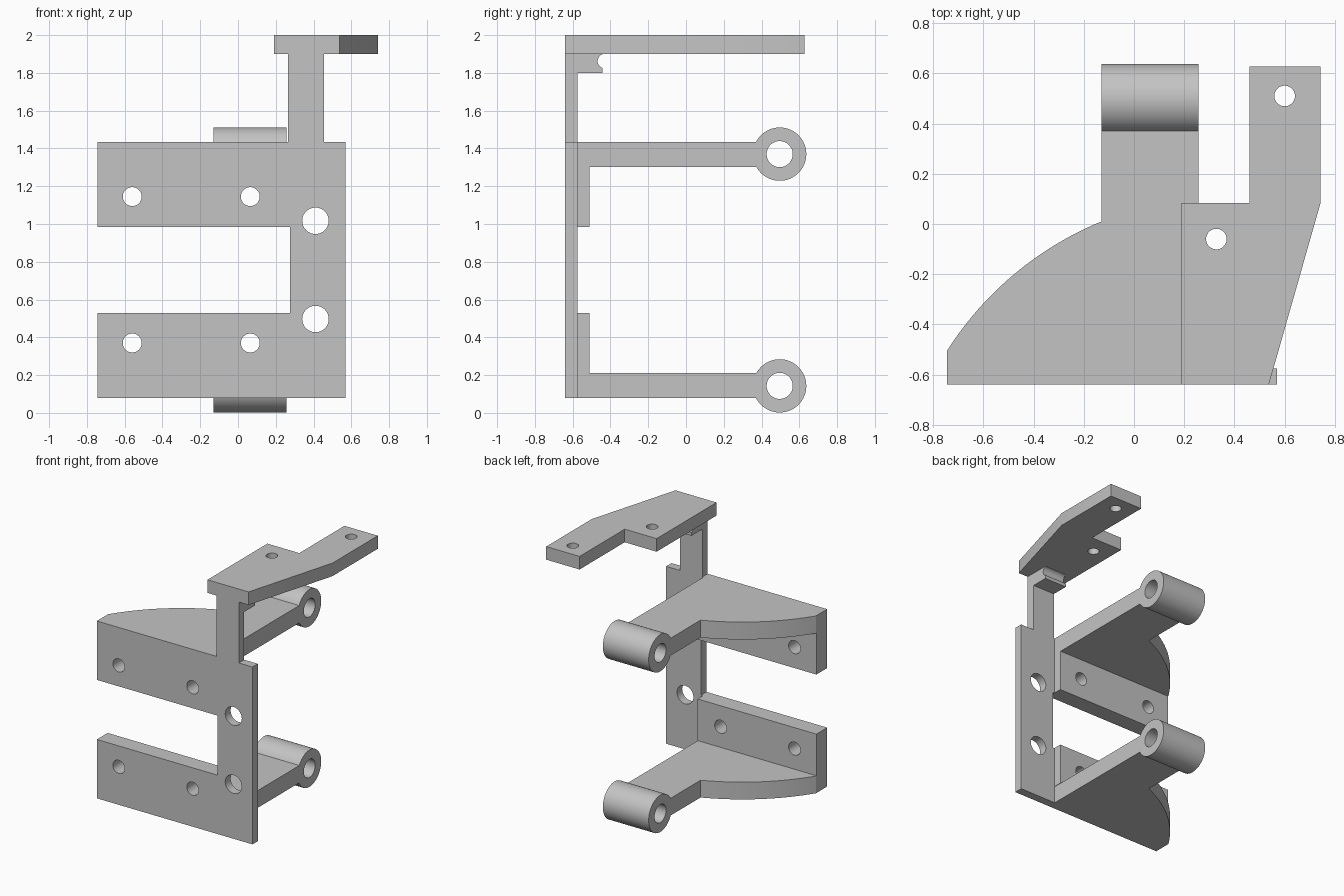
import bpy, bmesh, math
from mathutils import Matrix

cube = bpy.data.objects.get("Cube")
if cube:
    bpy.data.objects.remove(cube, do_unlink=True)

grey = bpy.data.materials.new("plain grey")
grey.use_nodes = True
grey.diffuse_color = (0.55, 0.55, 0.55, 1)
grey.node_tree.nodes["Principled BSDF"].inputs["Base Color"].default_value = (0.55, 0.55, 0.55, 1)

# Columns send outline (u, v) and depth w to world axes
PLANES = {
    "xy": Matrix(((1, 0, 0), (0, 1, 0), (0, 0, 1))),
    "xz": Matrix(((1, 0, 0), (0, 0, 1), (0, 1, 0))),
    "yz": Matrix(((0, 0, 1), (1, 0, 0), (0, 1, 0))),
}


def circle(u, v, r, n=48):
    return [(u + r * math.cos(2 * math.pi * i / n), v + r * math.sin(2 * math.pi * i / n))
            for i in range(n)]


def arc(a, b, sag, n=24):
    """Points from a to b bulging by sag to the left of the direction of travel."""
    dx, dy = b[0] - a[0], b[1] - a[1]
    c = math.hypot(dx, dy)
    r = (c * c / 4 + sag * sag) / (2 * sag)
    half = math.asin(c / 2 / r)
    pts = []
    for i in range(n + 1):
        t = half * (2 * i / n - 1)
        along = 0.5 + r * math.sin(t) / c
        off = (r * math.cos(t) - (r - sag)) / c
        pts.append((a[0] + dx * along - dy * off, a[1] + dy * along + dx * off))
    return pts


def prism(name, plane, outline, low, high, holes=()):
    """Extrude an outline with holes between two depths."""
    curve = bpy.data.curves.new(name + "_outline", "CURVE")
    curve.dimensions = "2D"
    curve.fill_mode = "BOTH"
    curve.extrude = (high - low) / 2
    for loop in [outline, *holes]:
        spline = curve.splines.new("POLY")
        spline.points.add(len(loop) - 1)
        for point, (u, v) in zip(spline.points, loop):
            point.co = (u, v, 0, 1)
        spline.use_cyclic_u = True
    temp = bpy.data.objects.new(name + "_temp", curve)
    bpy.context.collection.objects.link(temp)
    bpy.context.view_layer.update()
    graph = bpy.context.evaluated_depsgraph_get()
    mesh = bpy.data.meshes.new_from_object(temp.evaluated_get(graph))
    bpy.data.objects.remove(temp, do_unlink=True)
    bpy.data.curves.remove(curve)

    bm = bmesh.new()
    bm.from_mesh(mesh)
    bmesh.ops.translate(bm, verts=bm.verts, vec=(0, 0, (low + high) / 2))
    bmesh.ops.transform(bm, matrix=PLANES[plane].to_4x4(), verts=bm.verts)
    bmesh.ops.remove_doubles(bm, verts=bm.verts, dist=0.0001)
    bmesh.ops.recalc_face_normals(bm, faces=bm.faces)
    bm.to_mesh(mesh)
    bm.free()
    mesh.materials.clear()
    mesh.materials.append(grey)
    mesh.name = name
    obj = bpy.data.objects.new(name, mesh)
    bpy.context.collection.objects.link(obj)
    bpy.ops.object.select_all(action="DESELECT")
    obj.select_set(True)
    bpy.context.view_layer.objects.active = obj
    bpy.ops.object.shade_smooth_by_angle(angle=math.radians(30))
    return obj


def box(u0, u1, v0, v1):
    return [(u0, v0), (u1, v0), (u1, v1), (u0, v1)]


LEFT, RIGHT, FRONT, BACK = -0.745, 0.57, -0.64, -0.575
PAD_BACK, PAD_END = -0.51, 0.26
STEM_L, STEM_R = 0.265, 0.455
UPPER, LOWER = 1.145, 0.37


def screw_holes(z):
    return [circle(x, z, 0.05) for x in (-0.56, 0.065)]


# Front plate: two arms, an upright and the stem
plate = [(LEFT, 0.08), (RIGHT, 0.08), (RIGHT, 1.435), (STEM_R, 1.435), (STEM_R, 1.9),
         (STEM_L, 1.9), (STEM_L, 1.435), (LEFT, 1.435), (LEFT, 0.985), (0.275, 0.985),
         (0.275, 0.53), (LEFT, 0.53)]
prism("front_plate", "xz", plate, FRONT, BACK,
      screw_holes(UPPER) + screw_holes(LOWER) + [circle(0.41, z, 0.07) for z in (1.017, 0.497)])

# Thickening pads behind the arms
prism("upper_arm_pad", "xz", box(LEFT, PAD_END, 0.985, 1.302), BACK, PAD_BACK, screw_holes(UPPER))
prism("lower_arm_pad", "xz", box(LEFT, PAD_END, 0.212, 0.53), BACK, PAD_BACK, screw_holes(LOWER))

# Curved hinge webs with barrels
web = [(LEFT, BACK), (0.257, BACK), (0.257, 0.39), (-0.13, 0.39)]
web += arc((-0.13, 0.01), (LEFT, -0.505), -0.062)
for name, z0, z1, centre in (("upper", 1.302, 1.435, 1.37), ("lower", 0.08, 0.212, 0.143)):
    prism(name + "_hinge_web", "xy", web, z0, z1)
    prism(name + "_hinge_barrel", "yz", circle(0.496, centre, 0.141, 64), -0.13, 0.257,
          [circle(0.496, centre, 0.069)])

# Cranked top plate
top = [(0.19, FRONT), (0.537, FRONT), (0.742, 0.08), (0.742, 0.628), (0.46, 0.628),
       (0.46, 0.083), (0.19, 0.083)]
prism("top_plate", "xy", top, 1.9, 2.0, [circle(0.6, 0.51, 0.041), circle(0.328, -0.06, 0.041)])

# Grooved bracket under the top plate
groove = [(-0.43 + 0.038 * math.cos(a), 1.862 + 0.038 * math.sin(a))
          for a in (math.radians(250 - 14 * i) for i in range(11))]
prism("stem_bracket", "yz",
      [(BACK, 1.8), (-0.443, 1.8), *groove, (-0.443, 1.9), (BACK, 1.9)], STEM_L, STEM_R)
